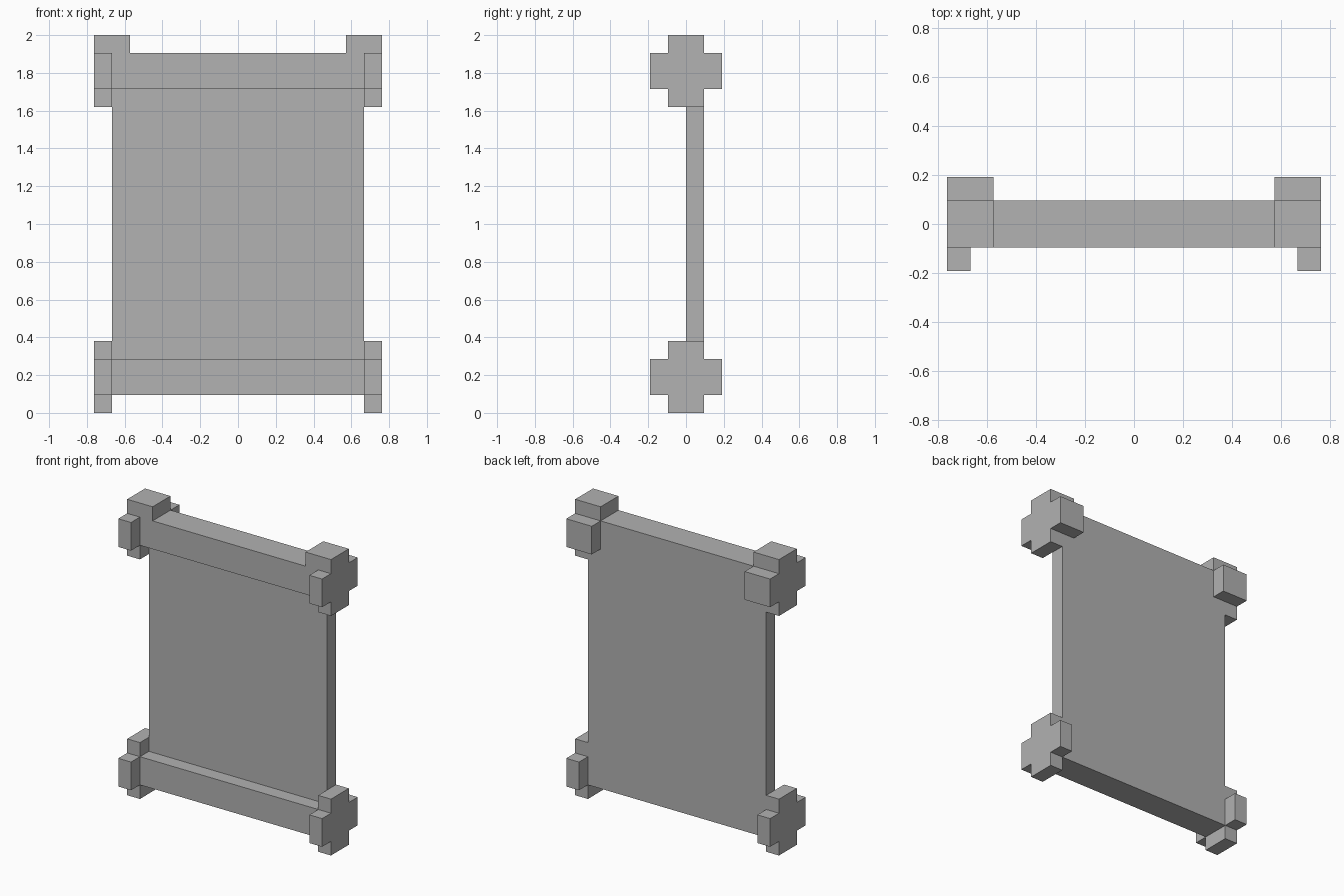
import bpy
import bmesh
from mathutils import Vector

if "Cube" in bpy.data.objects:
    bpy.data.objects.remove(bpy.data.objects["Cube"])

U = 2 / 21  # grid unit: the model is 21 units tall

grey = bpy.data.materials.new("plain_grey")
grey.use_nodes = True
colour = (0.445, 0.445, 0.445, 1)
grey.diffuse_color = colour
grey.node_tree.nodes["Principled BSDF"].inputs["Base Color"].default_value = colour


def finish(name, bm):
    bmesh.ops.recalc_face_normals(bm, faces=bm.faces)
    mesh = bpy.data.meshes.new(name)
    bm.to_mesh(mesh)
    bm.free()
    mesh.materials.append(grey)
    obj = bpy.data.objects.new(name, mesh)
    bpy.context.collection.objects.link(obj)
    return obj


def box(name, low, high):
    """Box between two corners given in grid units."""
    low, high = Vector(low) * U, Vector(high) * U
    bm = bmesh.new()
    bmesh.ops.create_cube(bm, size=1)
    bmesh.ops.scale(bm, vec=high - low, verts=bm.verts)
    bmesh.ops.translate(bm, vec=(low + high) / 2, verts=bm.verts)
    return finish(name, bm)


def cross_cap(name, side, z):
    """Plus-shaped end cap, one unit thick, centred on height z."""
    profile = [(-1, -2), (1, -2), (1, -1), (2, -1), (2, 1), (1, 1),
               (1, 2), (-1, 2), (-1, 1), (-2, 1), (-2, -1), (-1, -1)]
    bm = bmesh.new()
    face = bm.faces.new([bm.verts.new(Vector((side * 7, y, z + h)) * U)
                         for y, h in profile])
    result = bmesh.ops.extrude_face_region(bm, geom=[face], use_keep_orig=True)
    verts = [v for v in result["geom"] if isinstance(v, bmesh.types.BMVert)]
    bmesh.ops.translate(bm, vec=(side * U, 0, 0), verts=verts)
    return finish(name, bm)


# Sheet hung between the two rods, flush with their backs
box("sheet", (-7, 0, 3), (7, 1, 18))

# Rods with a cross-shaped cap on each end
for level, z in (("upper", 19), ("lower", 2)):
    box(level + "_rod", (-7, -1, z - 1), (7, 1, z + 1))
    for label, side in (("left", 1), ("right", -1)):
        cross_cap(f"{level}_{label}_cap", side, z)

# Upper caps reach inward over the top and back of the rod
for label, side in (("left", 1), ("right", -1)):
    x0, x1 = sorted((side * 6, side * 7))
    box(label + "_top_lug", (x0, -1, 20), (x1, 1, 21))
    box(label + "_back_lug", (x0, 1, 18), (x1, 2, 20))
